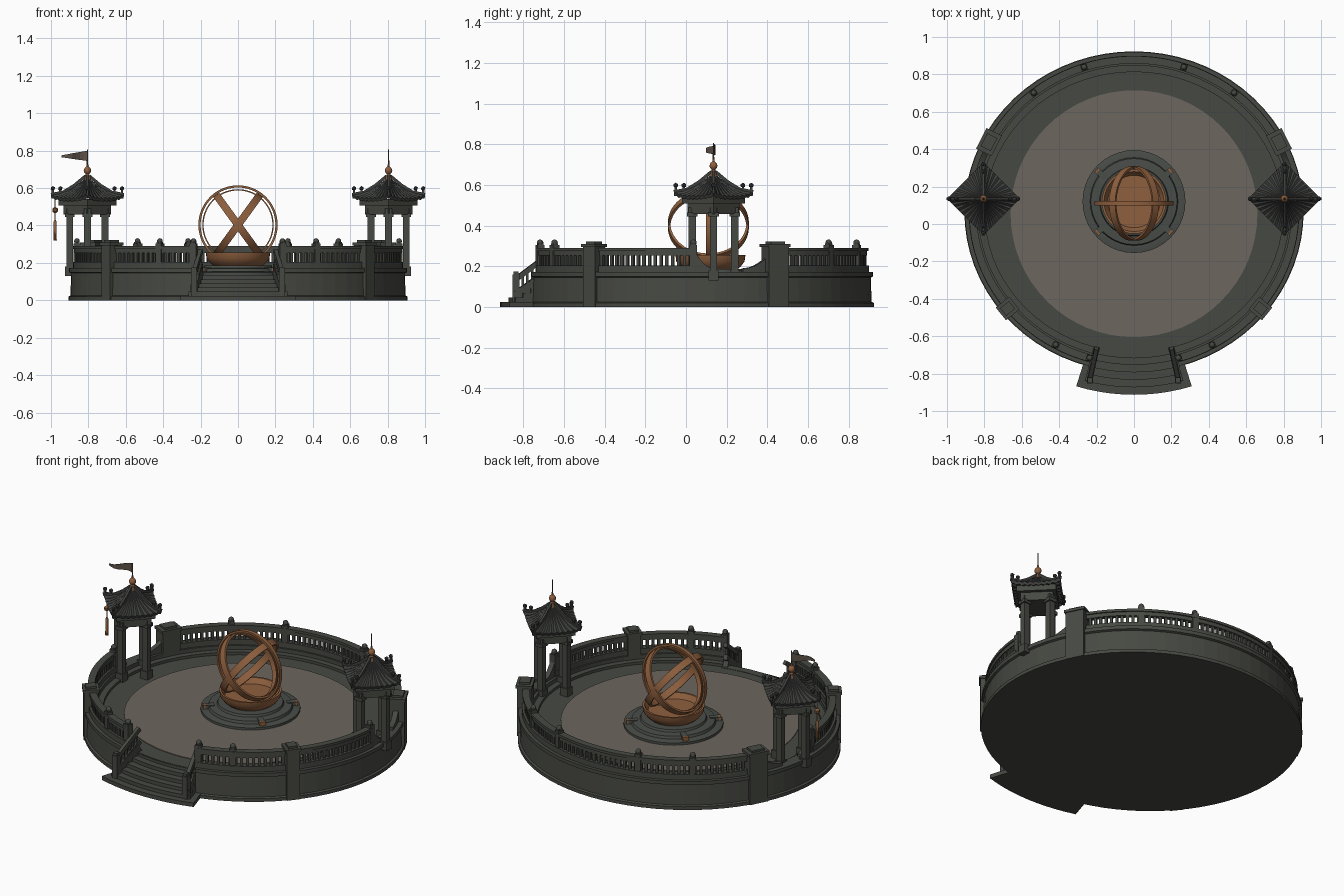
import bpy, bmesh, math
from mathutils import Vector, Matrix

if "Cube" in bpy.data.objects:
    bpy.data.objects.remove(bpy.data.objects["Cube"])

CY = 0.065                      # centre of the terrace
RX, RY = 0.862, 0.813           # railing ellipse
DECK = 0.132                    # height of the sunken deck


def material(name, col):
    m = bpy.data.materials.new(name)
    m.diffuse_color = (*col, 1)
    m.use_nodes = True
    m.node_tree.nodes["Principled BSDF"].inputs["Base Color"].default_value = m.diffuse_color
    return m


STONE = material("dark stone", (0.062, 0.066, 0.055))
PALE = material("weathered stone", (0.066, 0.074, 0.064))
FLOOR = material("floor paving", (0.155, 0.132, 0.116))
ROOF = material("roof tile", (0.047, 0.05, 0.046))
BRONZE = material("bronze", (0.27, 0.115, 0.048))
CLOTH = material("faded cloth", (0.11, 0.085, 0.065))


def finish(name, bm, mat, smooth=False):
    bmesh.ops.recalc_face_normals(bm, faces=bm.faces)
    me = bpy.data.meshes.new(name)
    bm.to_mesh(me)
    bm.free()
    me.materials.append(mat)
    ob = bpy.data.objects.new(name, me)
    bpy.context.collection.objects.link(ob)
    if smooth:
        bpy.ops.object.select_all(action='DESELECT')
        ob.select_set(True)
        bpy.context.view_layer.objects.active = ob
        bpy.ops.object.shade_smooth_by_angle(angle=math.radians(35))
    return ob


def at(deg, d=0, z=0):
    a = math.radians(deg)
    return Vector(((RX + d) * math.cos(a), CY + (RY + d) * math.sin(a), z))


def add_sweep(bm, profile, a0, a1, n, top=None):
    """Sweep a (offset, height) profile along the terrace ellipse."""
    closed = a1 - a0 >= 360
    zmax = max(z for _, z in profile)
    rings = []
    for i in range(n if closed else n + 1):
        t = i / n
        rings.append([bm.verts.new(at(a0 + (a1 - a0) * t, d, top(t) if top and z == zmax else z))
                      for d, z in profile])
    k = len(profile)
    for i in range(n):
        r, s = rings[i], rings[(i + 1) % len(rings)]
        for j in range(k):
            bm.faces.new((r[j], r[(j + 1) % k], s[(j + 1) % k], s[j]))
    if not closed:
        bm.faces.new(rings[0])
        bm.faces.new(rings[-1][::-1])


def rect(d0, d1, z0, z1):
    return [(d0, z0), (d1, z0), (d1, z1), (d0, z1)]


def add_box(bm, loc, size, deg=0):
    m = Matrix.Translation(loc) @ Matrix.Rotation(math.radians(deg), 4, 'Z') @ Matrix.Diagonal((*size, 1))
    bmesh.ops.create_cube(bm, size=1, matrix=m)


def add_beam(bm, p, q, w, h):
    p, q = Vector(p), Vector(q)
    m = Matrix.Translation((p + q) / 2) @ (q - p).to_track_quat('X', 'Z').to_matrix().to_4x4()
    bmesh.ops.create_cube(bm, size=1, matrix=m @ Matrix.Diagonal(((q - p).length, w, h, 1)))


def lathe(name, profile, loc, mat, n=32, rot=None, loop=False):
    """Revolve (radius, height) points round z; loop closes the section into a ring."""
    bm = bmesh.new()
    rings = [[bm.verts.new((r * math.cos(2 * math.pi * i / n), r * math.sin(2 * math.pi * i / n), z))
              for i in range(n)] for r, z in profile]
    for j in range(len(rings) if loop else len(rings) - 1):
        a, b = rings[j], rings[(j + 1) % len(rings)]
        for i in range(n):
            bm.faces.new((a[i], a[(i + 1) % n], b[(i + 1) % n], b[i]))
    if not loop:
        bm.faces.new(rings[0])
        bm.faces.new(rings[-1])
    bm.transform(Matrix.Translation(loc) @ (rot or Matrix.Identity(4)))
    return finish(name, bm, mat, True)


# Terrace: plinth, sunken deck, outer wall open at the stairs, paving
bm = bmesh.new()
lo = [bm.verts.new(at(i * 5, 0.045, 0)) for i in range(72)]
hi = [bm.verts.new(at(i * 5, 0.045, 0.02)) for i in range(72)]
bm.faces.new(lo)
for i in range(72):
    bm.faces.new((lo[i], lo[(i + 1) % 72], hi[(i + 1) % 72], hi[i]))
finish("plinth", bm, STONE)
bm = bmesh.new()
bm.faces.new([bm.verts.new(at(i * 5, -0.03, DECK)) for i in range(72)])
finish("deck", bm, STONE)
bm = bmesh.new()
add_sweep(bm, [(-0.03, 0.02), (0.045, 0.02), (0.034, 0.025), (0.03, 0.145), (0.042, 0.15), (0.042, 0.172),
               (-0.03, 0.172)], -74.5, 254.5, 66)
add_sweep(bm, rect(-0.065, -0.03, 0.12, 0.148), -74.5, 254.5, 66)
finish("outer_wall", bm, STONE)
lathe("paved_floor", [(0.66, DECK), (0.66, DECK + 0.004)], (0, 0.055, 0), FLOOR, 64)

# Stairs fan out from the front
bm = bmesh.new()
for i in range(6):
    w = 17.5 if i == 0 else 15.5
    add_sweep(bm, rect(-0.08, 0.165 - 0.04 * i, 0, 0.024 + 0.022 * i), -90 - w, -90 + w, 10)
finish("front_steps", bm, STONE)

# Stair handrails
bm = bmesh.new()
for s in (-1, 1):
    top, low = Vector((s * 0.2, -0.665, 0.265)), Vector((s * 0.235, -0.825, 0.145))
    add_beam(bm, top, low, 0.022, 0.025)
    add_beam(bm, top - Vector((0, 0, 0.075)), low - Vector((0, 0, 0.075)), 0.025, 0.03)
    add_beam(bm, top - Vector((0, 0, 0.12)), low - Vector((0, 0, 0.1)), 0.03, 0.08)
    for i in range(1, 7):
        p = top.lerp(low, i / 7)
        add_box(bm, p - Vector((0, 0, 0.04)), (0.012, 0.012, 0.075))
    add_box(bm, (low.x, low.y - 0.01, 0.09), (0.034, 0.034, 0.14))
    add_box(bm, (low.x, low.y - 0.01, 0.165), (0.026, 0.026, 0.02))
finish("stair_handrails", bm, STONE)

# Railing sections with balusters
right = [(-74, -61), (-61, -39), (-39, -2), (27, 51.5), (51.5, 72)]
sections = right + [(180 - b, 180 - a) for a, b in right] + [(72, 108)]
bm = bmesh.new()
for a0, a1 in sections:
    n = max(4, round((a1 - a0) / 4))
    add_sweep(bm, rect(-0.02, 0.022, 0.165, 0.205), a0, a1, n)
    add_sweep(bm, rect(-0.013, 0.013, 0.252, 0.28), a0, a1, n)
    add_sweep(bm, rect(-0.02, 0.02, 0.275, 0.29), a0, a1, n)
    k = round((a1 - a0) / 2.1)
    step = (a1 - a0) / k
    for i in range(k):
        c = a0 + step * (i + 0.5)
        add_sweep(bm, rect(-0.009, 0.009, 0.2, 0.256), c - step * 0.24, c + step * 0.24, 1)
finish("balustrade", bm, STONE)

# Curved wing panels dropping towards the pavilions
bm = bmesh.new()
for a0, a1 in ((-2, 5), (27, 15), (182, 175), (153, 165)):
    add_sweep(bm, rect(-0.015, 0.015, 0.165, 0.29), a0, a1, 8, lambda t: 0.19 + 0.1 * (1 - t) ** 2)
finish("wing_panels", bm, STONE)

# Railing posts with round knobs, and large wall piers
bm = bmesh.new()
for a in (-74, -61, -2, 51.5, 72):
    for b in (a, 180 - a):
        p = at(b)
        add_box(bm, (p.x, p.y, 0.215), (0.036, 0.036, 0.18), b)
        add_box(bm, (p.x, p.y, 0.305), (0.026, 0.026, 0.014), b)
        bmesh.ops.create_uvsphere(bm, u_segments=10, v_segments=6, radius=0.016,
                                  matrix=Matrix.Translation((p.x, p.y, 0.316)))
finish("railing_posts", bm, STONE)
bm = bmesh.new()
for a, w in ((-39, 0.075), (27, 0.11)):
    for b in (a, 180 - a):
        p = at(b, 0.008)
        add_box(bm, (p.x, p.y, 0.15), (0.08, w, 0.3), b)
        add_box(bm, (p.x, p.y, 0.302), (0.092, w + 0.013, 0.016), b)
        add_box(bm, (p.x, p.y, 0.315), (0.06, w * 0.7, 0.014), b)
finish("wall_piers", bm, STONE)

# Pedestal with small fittings
C = (0, 0.12, 0)
lathe("pedestal", [(0.275, 0.13), (0.275, 0.15), (0.25, 0.155), (0.235, 0.155), (0.23, 0.17),
                   (0.185, 0.173), (0.18, 0.186)], C, PALE, 40)
blocks, tips = bmesh.new(), bmesh.new()
for a in (40, 140, 220, 320):
    r = math.radians(a)
    for b, d, l in ((blocks, 0.225, 0.05), (tips, 0.256, 0.014)):
        add_box(b, (d * math.cos(r), 0.12 + d * math.sin(r), 0.164), (l, 0.034, 0.024), a)
finish("pedestal_blocks", blocks, PALE)
finish("pedestal_fittings", tips, BRONZE)
lathe("bronze_bowl", [(0.13, 0.184), (0.15, 0.2), (0.168, 0.225), (0.172, 0.255), (0.16, 0.255), (0.14, 0.225)],
      C, BRONZE, 40)


# Armillary rings
def ring(name, r0, r1, w, rot):
    lathe(name, [(r0, -w / 2), (r1, -w / 2), (r1, w / 2), (r0, w / 2)], (0, 0.11, 0.403), BRONZE, 56, rot, True)


upright = Matrix.Rotation(math.pi / 2, 4, 'X')
ring("upright_outer_ring", 0.2, 0.212, 0.024, upright)
ring("upright_inner_ring", 0.184, 0.191, 0.016, upright)
for nm, a in (("left", 54), ("right", -54)):
    ring("tilted_ring_" + nm, 0.187, 0.199, 0.04, Matrix.Rotation(math.radians(a), 4, 'Y'))


# Pavilions
def pavilion(side, s):
    X, Y = 0.805 * s, 0.135
    bm = bmesh.new()
    for dx, dy in ((0.094, 0), (-0.094, 0), (0, 0.105), (0, -0.105)):
        add_box(bm, (X + dx, Y + dy, 0.31), (0.036, 0.036, 0.36), 0)
        add_box(bm, (X + dx, Y + dy, 0.155), (0.05, 0.05, 0.05), 0)
        add_box(bm, (X + dx, Y + dy, 0.455), (0.052, 0.052, 0.02), 0)
    finish(side + "_pavilion_columns", bm, STONE)
    bm = bmesh.new()
    add_box(bm, (X, Y, 0.485), (0.18, 0.18, 0.055), 45)
    add_box(bm, (X, Y, 0.525), (0.22, 0.22, 0.035), 45)
    finish(side + "_pavilion_frame", bm, STONE)
    # concave ribbed roof with lifted corners
    bm = bmesh.new()
    N, T = 18, 5
    for q in range(4):
        rows = []
        for j in range(T + 1):
            t = 0.06 + 0.94 * j / T
            row = []
            for i in range(N + 1):
                u = 2 * i / N - 1
                p = Vector((1 - (u + 1) / 2, (u + 1) / 2)) * 0.195 * t
                z = 0.542 + 0.118 * (1 - t) ** 1.4 + 0.02 * abs(u) ** 3 * t * t + (0.008 * t if i % 2 else 0)
                row.append(bm.verts.new(Matrix.Rotation(q * math.pi / 2, 3, 'Z') @ Vector((*p, z))))
            rows.append(row)
        for a, b in zip(rows, rows[1:]):
            for i in range(N):
                bm.faces.new((a[i], b[i], b[i + 1], a[i + 1]))
    bmesh.ops.remove_doubles(bm, verts=bm.verts, dist=0.0005)
    bm.transform(Matrix.Translation((X, Y, 0)))
    finish(side + "_pavilion_roof", bm, ROOF).modifiers.new("thickness", 'SOLIDIFY').thickness = 0.018
    # hip ridges and corner ornaments
    bm = bmesh.new()
    for q in range(4):
        d = Vector((math.cos(q * math.pi / 2), math.sin(q * math.pi / 2), 0))
        o = Vector((X, Y, 0))
        pts = [o + d * r + Vector((0, 0, z)) for r, z in ((0.01, 0.665), (0.07, 0.615), (0.13, 0.578), (0.195, 0.566))]
        for a, b in zip(pts, pts[1:]):
            add_beam(bm, a, b, 0.014, 0.016)
        for r in (0.185, 0.145):
            add_box(bm, o + d * r + Vector((0, 0, 0.58)), (0.012, 0.012, 0.03))
            bmesh.ops.create_icosphere(bm, subdivisions=1, radius=0.013,
                                       matrix=Matrix.Translation(o + d * r + Vector((0, 0, 0.598))))
    finish(side + "_roof_ridges", bm, ROOF)
    lathe(side + "_finial", [(0.02, 0.645), (0.014, 0.665), (0.009, 0.675), (0.018, 0.685), (0.02, 0.695),
                             (0.015, 0.708), (0.006, 0.715), (0.004, 0.73)], (X, Y, 0), BRONZE, 14)
    lathe(side + "_pole", [(0.004, 0.72), (0.003, 0.805)], (X, Y, 0), CLOTH, 8)


pavilion("left", -1)
pavilion("right", 1)

# Waving pennant on the left pole
bm = bmesh.new()
prev = None
for i in range(8):
    t = i / 7
    x, y = -0.805 - 0.14 * t, 0.135 - 0.035 * t + 0.012 * math.sin(t * 7)
    cur = [bm.verts.new((x, y, 0.8 - 0.025 * t)), bm.verts.new((x, y, 0.745 + 0.02 * t))]
    if prev:
        bm.faces.new((prev[0], cur[0], cur[1], prev[1]))
    prev = cur
finish("pennant", bm, CLOTH).modifiers.new("thickness", 'SOLIDIFY').thickness = 0.004

# Hanging charm under the left roof corner
lathe("hanging_charm", [(0.002, 0.56), (0.002, 0.5), (0.015, 0.49), (0.015, 0.475), (0.003, 0.465), (0.003, 0.43),
                        (0.008, 0.42), (0.009, 0.32)], (-0.978, 0.135, 0), BRONZE, 10)
